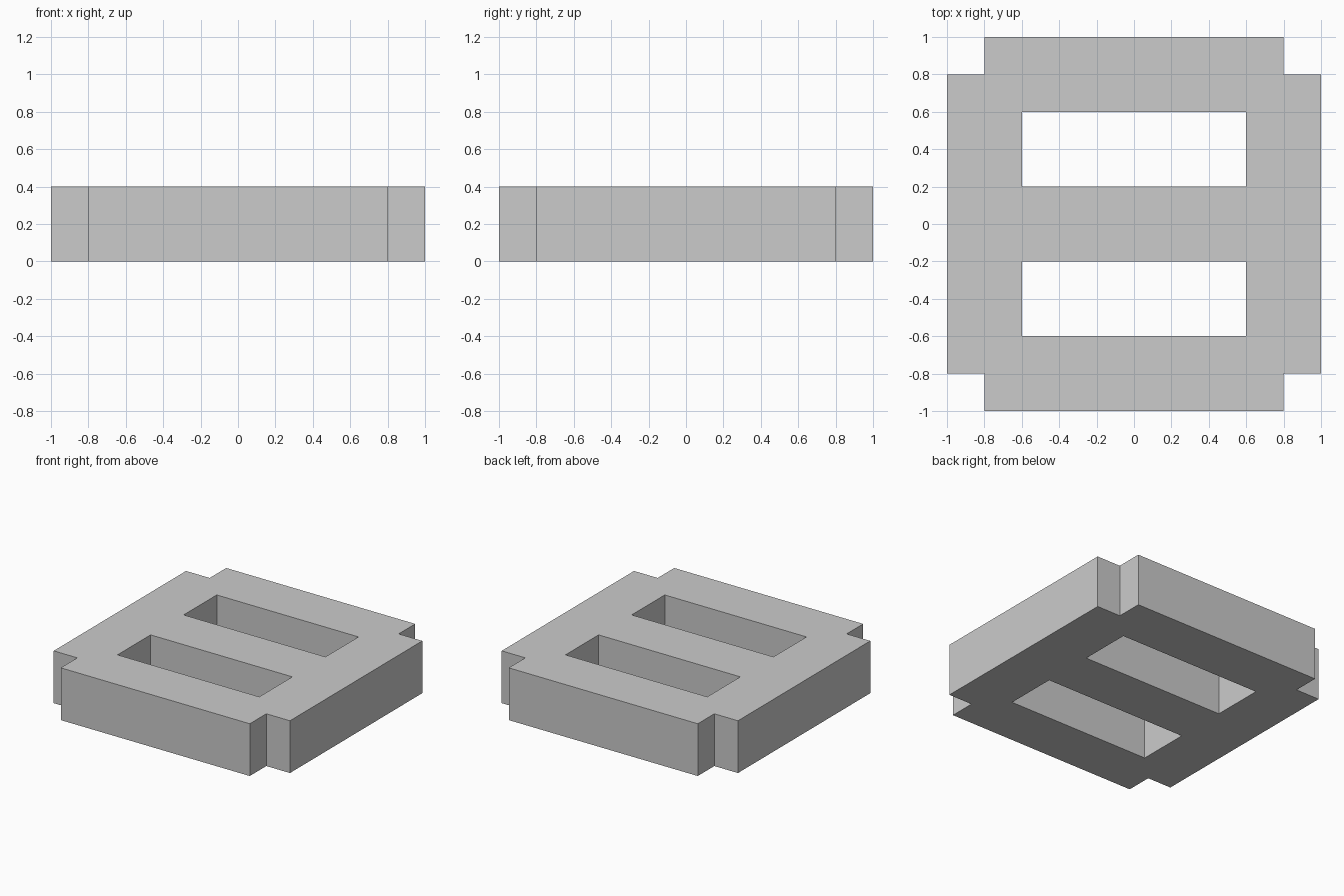
import bpy, bmesh

if "Cube" in bpy.data.objects:
    bpy.data.objects.remove(bpy.data.objects["Cube"])

HEIGHT = 0.4
XS = [-1, -0.8, -0.6, 0.6, 0.8, 1]
YS = [-1, -0.8, -0.6, -0.2, 0.2, 0.6, 0.8, 1]


def is_solid(x, y):
    """Plate area without the notched corners and the two slots."""
    corner = abs(x) > 0.8 and abs(y) > 0.8
    slot = abs(x) < 0.6 and 0.2 < abs(y) < 0.6
    return not (corner or slot)


# Flat footprint, one quad per solid cell
bm = bmesh.new()
for x0, x1 in zip(XS, XS[1:]):
    for y0, y1 in zip(YS, YS[1:]):
        if is_solid((x0 + x1) / 2, (y0 + y1) / 2):
            corners = [(x0, y0), (x1, y0), (x1, y1), (x0, y1)]
            bm.faces.new([bm.verts.new((x, y, 0)) for x, y in corners])
bmesh.ops.remove_doubles(bm, verts=bm.verts[:], dist=0.0001)

# Raise it to full thickness
result = bmesh.ops.extrude_face_region(bm, geom=bm.faces[:])
top = [g for g in result["geom"] if isinstance(g, bmesh.types.BMVert)]
bmesh.ops.translate(bm, verts=top, vec=(0, 0, HEIGHT))
bmesh.ops.recalc_face_normals(bm, faces=bm.faces[:])

mesh = bpy.data.meshes.new("slotted_plate")
bm.to_mesh(mesh)
bm.free()

# Single light grey
grey = bpy.data.materials.new("light grey")
grey.diffuse_color = (0.6, 0.6, 0.6, 1)
grey.use_nodes = True
grey.node_tree.nodes["Principled BSDF"].inputs["Base Color"].default_value = grey.diffuse_color
mesh.materials.append(grey)

plate = bpy.data.objects.new("slotted_plate", mesh)
bpy.context.collection.objects.link(plate)
